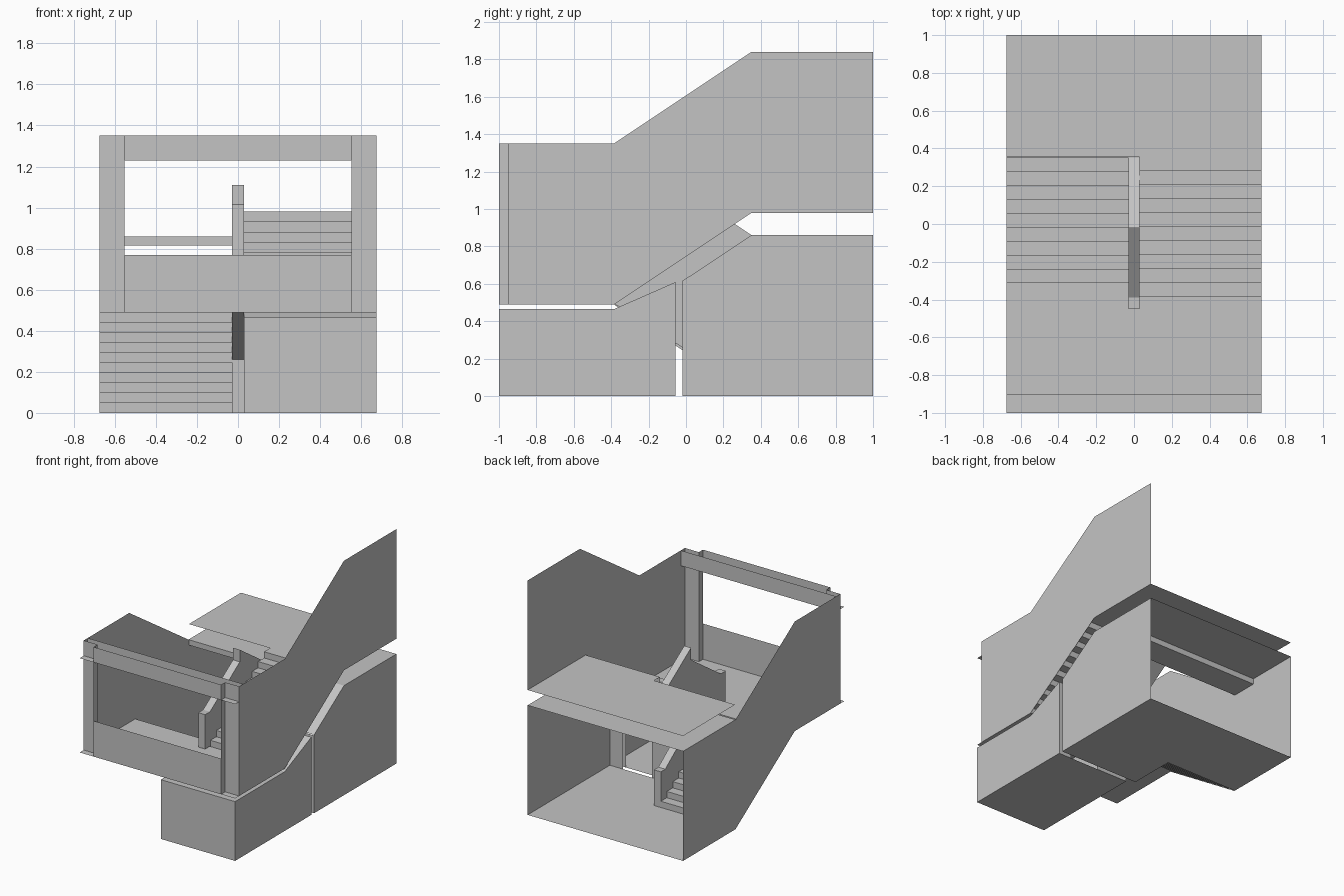
import bpy

cube = bpy.data.objects.get("Cube")
if cube:
    bpy.data.objects.remove(cube, do_unlink=True)

grey = bpy.data.materials.new("plain_grey")
grey.use_nodes = True
colour = (0.55, 0.55, 0.55, 1)
grey.diffuse_color = colour
grey.node_tree.nodes["Principled BSDF"].inputs["Base Color"].default_value = colour

# Shared dimensions
W = 0.675            # half width
R = 0.03             # half thickness of the middle wall
LOW, MID, TOP = 0.0, 0.49, 0.98
CEIL = 0.86          # storey height
FOOT, HEAD = 0.35, -0.385   # ends of the sloped stair zone
STEPS = 10


def make(name, verts, faces):
    mesh = bpy.data.meshes.new(name)
    mesh.from_pydata(verts, [], faces)
    mesh.materials.append(grey)
    mesh.update()
    obj = bpy.data.objects.new(name, mesh)
    bpy.context.collection.objects.link(obj)
    return obj


def side_panel(name, x, outline):
    """Flat panel at x from a (y, z) outline."""
    return make(name, [(x, y, z) for y, z in outline], [range(len(outline))])


def front_panel(name, y, outline):
    """Flat panel at y from an (x, z) outline."""
    return make(name, [(x, y, z) for x, z in outline], [range(len(outline))])


def floor(name, z, outline):
    """Flat slab surface at z from an (x, y) outline."""
    return make(name, [(x, y, z) for x, y in outline], [range(len(outline))])


def strip(name, x0, x1, path, closed=False):
    """Sweep a (y, z) path across x; a closed path gets end caps."""
    n = len(path)
    verts = [(x, y, z) for x in (x0, x1) for y, z in path]
    faces = [(i, (i + 1) % n, n + (i + 1) % n, n + i) for i in range(n if closed else n - 1)]
    if closed:
        faces += [range(n)[::-1], range(n, 2 * n)]
    return make(name, verts, faces)


def rect(a0, a1, b0, b1):
    return [(a0, b0), (a1, b0), (a1, b1), (a0, b1)]


def stairs(name, x0, x1, y0, y1, z0):
    """Thin zigzag of risers and treads."""
    run, rise = (y1 - y0) / STEPS, (MID - LOW) / STEPS
    path = []
    for i in range(STEPS):
        y, z = y0 + i * run, z0 + i * rise
        path += [(y, z), (y, z + rise)]
    path.append((y1, z0 + MID))
    return strip(name, x0, x1, path)


# Outer side walls
side_panel("right_wall", -W, [
    (1, LOW), (1, CEIL), (FOOT, CEIL), (HEAD, 1.35), (-0.95, 1.35),
    (-0.95, MID), (HEAD, MID), (FOOT, LOW)])
side_panel("left_upper_wall", W, [
    (1, TOP), (1, 1.84), (FOOT, 1.84), (HEAD, 1.35), (-0.95, 1.35),
    (-0.95, MID), (HEAD, MID), (FOOT, TOP)])
side_panel("left_lower_wall", W, [
    (1, LOW), (1, CEIL), (FOOT, CEIL), (-0.02, 0.615), (-0.02, LOW)])

# Floors
floor("lower_floor", LOW, [
    (-W, 1), (-W, 0.355), (-R, 0.355), (-R, -0.02), (W, -0.02), (W, 1)])
floor("middle_floor", MID, rect(-W, W, -1, HEAD))
floor("upper_floor", TOP, rect(-W, W, 0.355, 1))

# Flights of stairs
stairs("lower_stairs", -W, -R, 0.355, HEAD, LOW)
stairs("upper_stairs", R, W, HEAD, 0.355, MID)

# Ceiling over the back room, sloping beneath the upper flight
strip("room_ceiling_right", -W, R, [(1, CEIL), (FOOT, CEIL)])
strip("room_ceiling_left", R, W, [(1, CEIL), (FOOT, CEIL), (-0.02, 0.615)])
strip("ceiling_beam", -W, W, rect(0.355, 0.57, 0.815, CEIL), True)

# Middle wall with its two sloped parapets
strip("middle_wall", -R, R, [
    (0.355, LOW), (-0.02, LOW), (-0.02, 0.26), (HEAD, 0.495), (-0.45, 0.495),
    (-0.45, 0.765), (-0.39, 0.765), (-0.02, 1.015), (-0.02, 1.11),
    (FOOT, CEIL), (-0.02, 0.615), (-0.02, 0.52), (0.3, 0.28), (0.355, 0.28)], True)


# Store room under the middle floor
store = [(-0.055, LOW), (-1, LOW), (-1, 0.465), (HEAD, 0.465), (-0.055, 0.61)]
strip("store_shell", R, W, store)
for x, label in ((R, "inner"), (W, "outer")):
    side_panel("store_wall_" + label, x, store)

# Pair of partitions with a doorway
for y, label in ((-0.02, "room"), (-0.055, "store")):
    front_panel(label + "_door_wall", y, [
        (R, LOW), (0.31, LOW), (0.31, 0.43), (0.56, 0.43), (0.56, LOW),
        (W, LOW), (W, 0.61), (R, 0.61)])

# Front facade: recessed corners, sill and header trough
for s, label in ((-1, "right"), (1, "left")):
    plan = [(s * W, -0.95), (s * 0.553, -0.95), (s * 0.553, -1)]
    verts = [(x, y, z) for z in (MID, 1.35) for x, y in plan]
    make("corner_panel_" + label, verts, [(0, 1, 4, 3), (1, 2, 5, 4)])
front_panel("window_sill_wall", -1, rect(-0.553, 0.553, MID, 0.77))
front_panel("header_face", -1, rect(-0.553, 0.553, 1.23, 1.35))
strip("header_trough", -W, W, [(-1, 1.23), (-0.9, 1.23), (-0.9, 1.35)])
